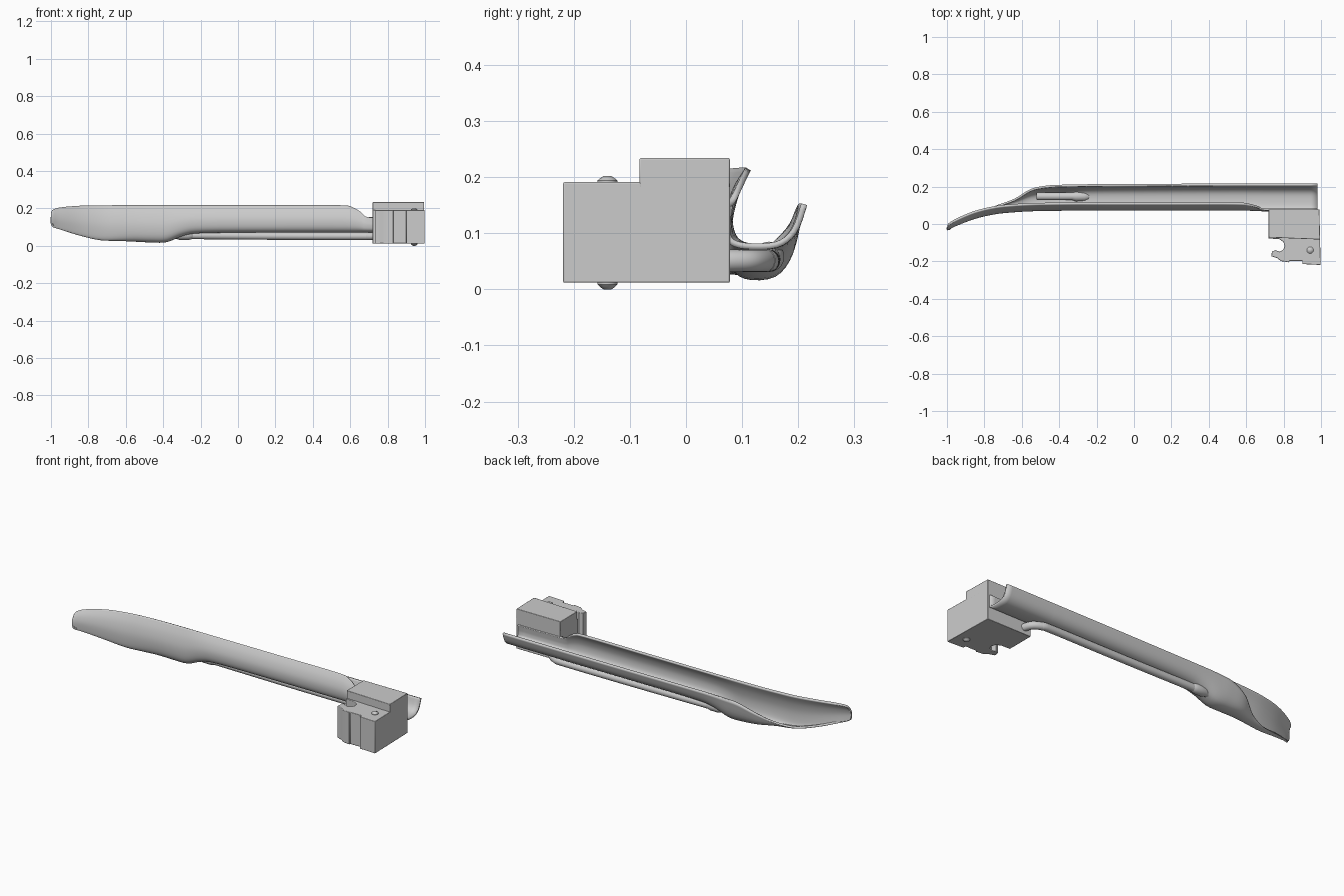
import bpy, bmesh, math
from mathutils import Vector

if "Cube" in bpy.data.objects:
    bpy.data.objects.remove(bpy.data.objects["Cube"])


def make_object(name, bm, smooth=True, angle=35):
    mesh = bpy.data.meshes.new(name)
    bm.to_mesh(mesh)
    bm.free()
    ob = bpy.data.objects.new(name, mesh)
    bpy.context.collection.objects.link(ob)
    if smooth:
        bpy.ops.object.select_all(action='DESELECT')
        ob.select_set(True)
        bpy.context.view_layer.objects.active = ob
        bpy.ops.object.shade_smooth_by_angle(angle=math.radians(angle))
    return ob


def spline(points, steps):
    """Catmull-Rom curve through points of any dimension."""
    pts = [points[0]] + list(points) + [points[-1]]
    out = []
    for a, b, c, d in zip(pts, pts[1:], pts[2:], pts[3:]):
        for k in range(steps):
            t = k / steps
            out.append([0.5 * (2 * q + (r - p) * t + (2 * p - 5 * q + 4 * r - s) * t * t
                               + (3 * q - p - 3 * r + s) * t ** 3)
                        for p, q, r, s in zip(a, b, c, d)])
    out.append(list(points[-1]))
    return out


def prism(name, outline, z0, z1):
    bm = bmesh.new()
    face = bm.faces.new([bm.verts.new((x, y, z0)) for x, y in outline])
    top = bmesh.ops.extrude_face_region(bm, geom=[face])['geom']
    for v in top:
        if isinstance(v, bmesh.types.BMVert):
            v.co.z = z1
    bmesh.ops.recalc_face_normals(bm, faces=bm.faces)
    ob = make_object(name, bm)
    bev = ob.modifiers.new("soft_edges", 'BEVEL')
    bev.width, bev.segments, bev.limit_method = 0.0025, 2, 'ANGLE'
    bev.angle_limit = math.radians(50)
    return ob


def sweep(name, rings, sides=20):
    """Skin circles given as (centre, direction, radius)."""
    bm = bmesh.new()
    loops = []
    for c, d, r in rings:
        d = Vector(d).normalized()
        u = d.cross(Vector((0, 0, 1)) if abs(d.z) < 0.9 else Vector((0, 1, 0))).normalized()
        w = d.cross(u)
        loops.append([bm.verts.new(Vector(c) + r * (u * math.cos(a) + w * math.sin(a)))
                      for a in (math.tau * k / sides for k in range(sides))])
    for a, b in zip(loops, loops[1:]):
        for k in range(sides):
            n = (k + 1) % sides
            bm.faces.new((a[k], a[n], b[n], b[k]))
    bm.faces.new(loops[0])
    bm.faces.new(loops[-1])
    bmesh.ops.recalc_face_normals(bm, faces=bm.faces)
    return make_object(name, bm)


# Blade: stations of x, left y, top z, bottom z, right y, right lip z
stations = [
    (-1.00, -0.034, 0.175, 0.115, -0.028, 0.116),
    (-0.99, -0.030, 0.193, 0.101, -0.022, 0.102),
    (-0.95, -0.010, 0.205, 0.088, 0.008, 0.090),
    (-0.85, 0.028, 0.214, 0.057, 0.058, 0.060),
    (-0.74, 0.053, 0.216, 0.032, 0.098, 0.038),
    (-0.64, 0.063, 0.217, 0.028, 0.135, 0.055),
    (-0.55, 0.068, 0.217, 0.024, 0.188, 0.105),
    (-0.46, 0.070, 0.217, 0.020, 0.206, 0.140),
    (-0.38, 0.071, 0.217, 0.022, 0.210, 0.148),
    (-0.29, 0.072, 0.217, 0.056, 0.212, 0.150),
    (-0.18, 0.072, 0.217, 0.070, 0.213, 0.150),
    (0.20, 0.072, 0.217, 0.072, 0.215, 0.150),
    (0.54, 0.072, 0.217, 0.072, 0.216, 0.150),
    (0.61, 0.071, 0.207, 0.072, 0.216, 0.150),
    (0.66, 0.070, 0.178, 0.072, 0.216, 0.150),
    (0.69, 0.068, 0.154, 0.072, 0.216, 0.150),
    (0.80, 0.068, 0.150, 0.072, 0.216, 0.150),
    (0.98, 0.068, 0.150, 0.072, 0.216, 0.150),
]
bm = bmesh.new()
rows = []
for x, y, top, bot, yr, zr in spline(stations, 4):
    w, h = yr - y, top - bot
    curl = 0.034 * max(0, (top - 0.14) / 0.077)
    section = [(y + curl, top), (y + curl * 0.35, top - 0.25 * h),
               (y, top - 0.55 * h), (y + 0.05 * w, bot + 0.14 * h),
               (y + 0.25 * w, bot), (y + 0.64 * w, bot + 0.03 * (zr - bot)),
               (y + 0.87 * w, bot + 0.36 * (zr - bot)), (yr, zr)]
    rows.append([bm.verts.new((x, p, q)) for p, q in spline(section, 4)])
for a, b in zip(rows, rows[1:]):
    for k in range(len(a) - 1):
        bm.faces.new((a[k], b[k], b[k + 1], a[k + 1]))
blade = make_object("blade", bm, angle=40)
sol = blade.modifiers.new("thickness", 'SOLIDIFY')
sol.thickness, sol.offset = 0.011, 1

# Mounting block with hook notch, and its raised cap
prism("mount_block", [
    (0.72, 0.078), (0.72, -0.078), (0.775, -0.080), (0.798, -0.095), (0.806, -0.118),
    (0.797, -0.139), (0.778, -0.148), (0.757, -0.140), (0.738, -0.146), (0.734, -0.172),
    (0.765, -0.182), (0.785, -0.198), (0.83, -0.205), (0.83, -0.197), (0.90, -0.197),
    (0.90, -0.214), (0.998, -0.219), (0.991, 0.078)], 0.012, 0.191)
prism("block_cap", [(0.72, 0.078), (0.72, -0.072), (0.995, -0.083), (0.991, 0.078)],
      0.18, 0.234)

# Pivot pin with tapered ends
up = (0, 0, 1)
sweep("pivot_pin", [((0.942, -0.14, z), up, r) for z, r in
                    ((0.0, 0.007), (0.004, 0.013), (0.009, 0.018), (0.194, 0.018),
                     (0.198, 0.013), (0.202, 0.007))], 12)

# Light tube bending out of the block
path = [(0.76, 0.05, 0.051), (0.755, 0.085, 0.051), (0.74, 0.118, 0.051),
        (0.70, 0.140, 0.051), (0.64, 0.147, 0.051), (0.20, 0.148, 0.052),
        (-0.30, 0.149, 0.056)]
pts = [Vector(p) for p in spline(path, 5)]
dirs = [pts[min(i + 1, len(pts) - 1)] - pts[max(i - 1, 0)] for i in range(len(pts))]
sweep("light_tube", [(p, d, 0.020) for p, d in zip(pts, dirs)])

# Lamp with collar
sweep("lamp", [((x, 0.148, 0.058), (1, 0, 0), r) for x, r in
               ((-0.52, 0.018), (-0.515, 0.021), (-0.33, 0.021), (-0.31, 0.027),
                (-0.265, 0.027), (-0.245, 0.022), (-0.23, 0.012))])
